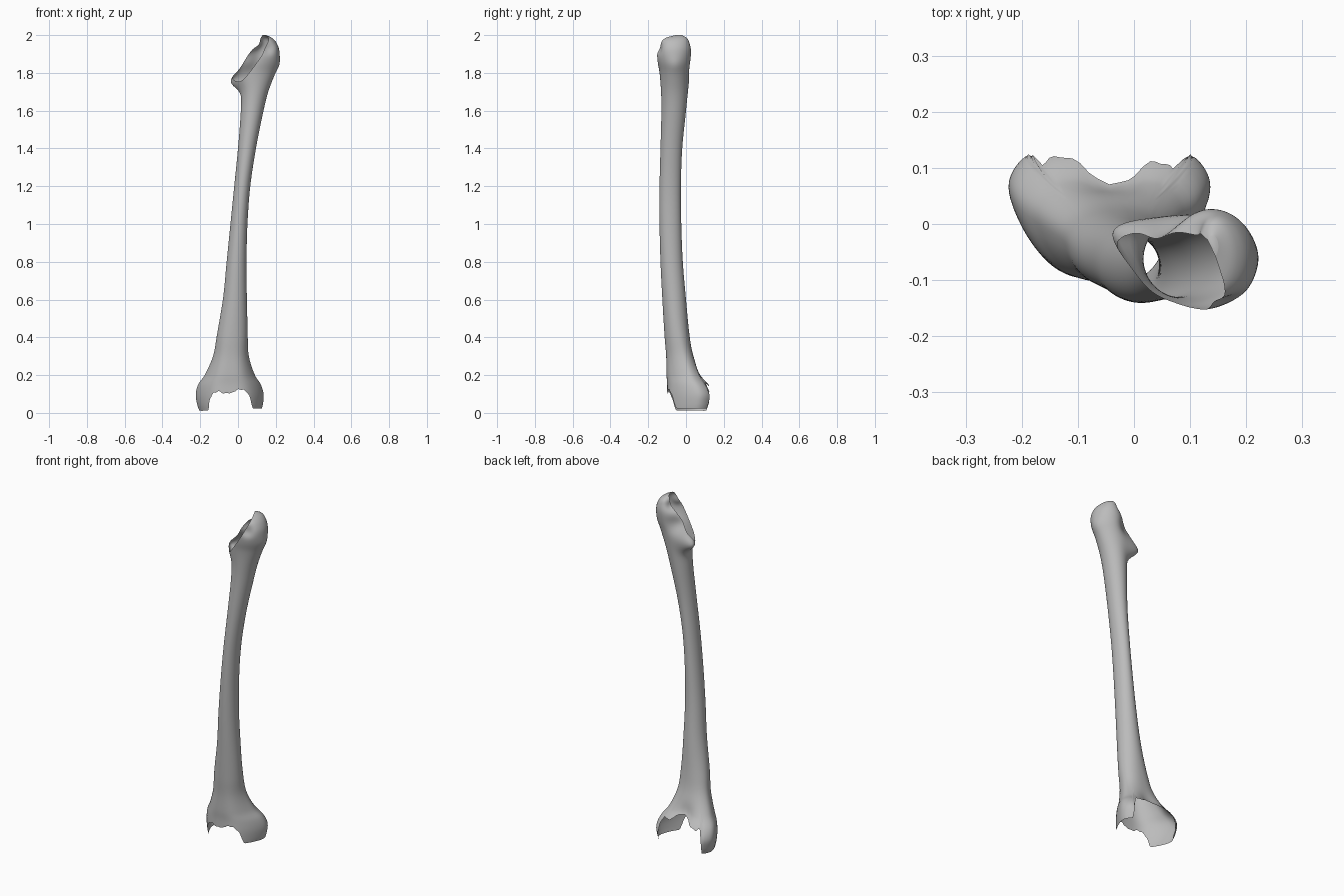
import bpy, bmesh, math
from mathutils import Vector

old = bpy.data.objects.get("Cube")
if old:
    bpy.data.objects.remove(old, do_unlink=True)

# Bone material
bone = bpy.data.materials.new("bone_grey")
bone.use_nodes = True
bone.diffuse_color = (0.5, 0.5, 0.5, 1)
bone.node_tree.nodes["Principled BSDF"].inputs["Base Color"].default_value = (0.5, 0.5, 0.5, 1)

# Extents of the bone by height: z, right, left, front, back
LOWER_END = [
    (0.0, -.205, .125, -.10, .135), (0.05, -.222, .137, -.10, .147),
    (0.1, -.228, .14, -.10, .15), (0.15, -.215, .125, -.10, .125),
    (0.2, -.18, .093, -.103, .085), (0.3, -.135, .06, -.105, .04)]
SHAFT = [
    (0.4, -.115, .053, -.113, .02), (0.6, -.08, .047, -.125, 0),
    (0.8, -.06, .045, -.135, -.017), (1.0, -.04, .05, -.14, -.025),
    (1.2, -.02, .065, -.14, -.027), (1.4, 0, .095, -.135, -.02),
    (1.6, .015, .135, -.13, 0)]
UPPER_END = [
    (1.7, .015, .16, -.132, .01), (1.8, -.01, .197, -.14, .02),
    (1.86, .01, .217, -.15, .027), (1.92, .055, .218, -.153, .027),
    (1.96, .085, .203, -.14, .018), (1.985, .105, .18, -.115, .005),
    (2.0, .128, .15, -.06, -.02)]
KEYS = LOWER_END + SHAFT + UPPER_END


def smooth(a, b, v):
    t = min(max((v - a) / (b - a), 0), 1)
    return t * t * (3 - 2 * t)


def slope(i, k):
    a, b = KEYS[max(i - 1, 0)], KEYS[min(i + 1, len(KEYS) - 1)]
    return (b[k] - a[k]) / (b[0] - a[0])


def extents(z):
    """Smoothly interpolated extents at a height."""
    i = max(j for j in range(len(KEYS) - 1) if KEYS[j][0] <= z or j == 0)
    a, b = KEYS[i], KEYS[i + 1]
    h = b[0] - a[0]
    t = (z - a[0]) / h
    out = []
    for k in range(1, 5):
        e = smooth(0, 1, t)
        out.append(a[k] * (1 - e) + b[k] * e
                   + h * t * (1 - t) * ((1 - t) * slope(i, k) - t * slope(i + 1, k)))
    return out


def lower_rim(t):
    """Height of the open lower edge: deep side walls, raised front and back."""
    s, c = math.sin(t), math.cos(t)
    ragged = 0.006 * math.sin(9 * t) + 0.004 * math.sin(23 * t + 1)
    front = 0.095 * smooth(0.45, 0.85, -s)
    back = 0.135 * smooth(0.66, 0.8, s) + 0.03 * smooth(0.5, 0, abs(c)) * (s > 0)
    return 0.012 + 0.012 * (c > 0) + front + back + ragged * smooth(0.4, 0.9, abs(s))


def surface(t, z):
    """Point on the bone: rounded section that widens to the back near the knee."""
    x0, x1, y0, y1 = extents(z)
    knee = smooth(0.55, 0.12, z)
    power = 1 - 0.3 * knee
    c = math.copysign(abs(math.cos(t)) ** power, math.cos(t))
    s = math.copysign(abs(math.sin(t)) ** power, math.sin(t))
    width = 1 - 0.3 * knee * smooth(0.5, -1, s)
    return Vector(((x0 + x1) / 2 + (x1 - x0) / 2 * c * width,
                   (y0 + y1) / 2 + (y1 - y0) / 2 * s, z))


# Open tube from the knee end to the hip end
SIDES, RINGS = 96, 130
bm = bmesh.new()
rings = []
for i in range(RINGS + 1):
    level = 1 - math.cos(math.pi * i / RINGS)
    ring = []
    for j in range(SIDES):
        t = 2 * math.pi * j / SIDES
        z = level + lower_rim(t) * max(1 - level / 0.5, 0)
        ring.append(bm.verts.new(surface(t, min(z, 2))))
    rings.append(ring)
for a, b in zip(rings, rings[1:]):
    for j in range(SIDES):
        k = (j + 1) % SIDES
        bm.faces.new((a[j], a[k], b[k], b[j]))
bm.faces.new(rings[-1])

# Slanted opening where the neck is missing
bmesh.ops.bisect_plane(bm, geom=bm.verts[:] + bm.edges[:] + bm.faces[:],
                       plane_co=(0, -0.03, 1.79), plane_no=(-0.16, -0.08, 0.1),
                       clear_outer=True)


def push(centre, radius, move):
    """Soft bump or dent."""
    for v in bm.verts:
        d = (v.co - Vector(centre)).length / radius
        v.co += Vector(move) * math.exp(-d * d)


push((0.01, -0.02, 1.75), 0.045, (-0.05, 0.012, 0))     # small inner knob
push((0.06, 0.015, 1.86), 0.05, (0, -0.03, 0))          # crest behind the opening
push((0.11, -0.02, 1.95), 0.03, (0.02, -0.01, -0.01))   # hollow beside the tip
push((0.16, -0.14, 1.93), 0.03, (-0.01, 0.014, -0.005)) # hollow on the front
push((0.21, -0.06, 1.84), 0.04, (0.006, 0, 0))          # outer ridge
push((-0.04, 0.1, 0.2), 0.06, (0, -0.02, 0))            # flat above the knee notch

mesh = bpy.data.meshes.new("thigh_bone")
bm.to_mesh(mesh)
bm.free()
mesh.materials.append(bone)
thigh_bone = bpy.data.objects.new("thigh_bone", mesh)
bpy.context.collection.objects.link(thigh_bone)
for p in mesh.polygons:
    p.use_smooth = True
